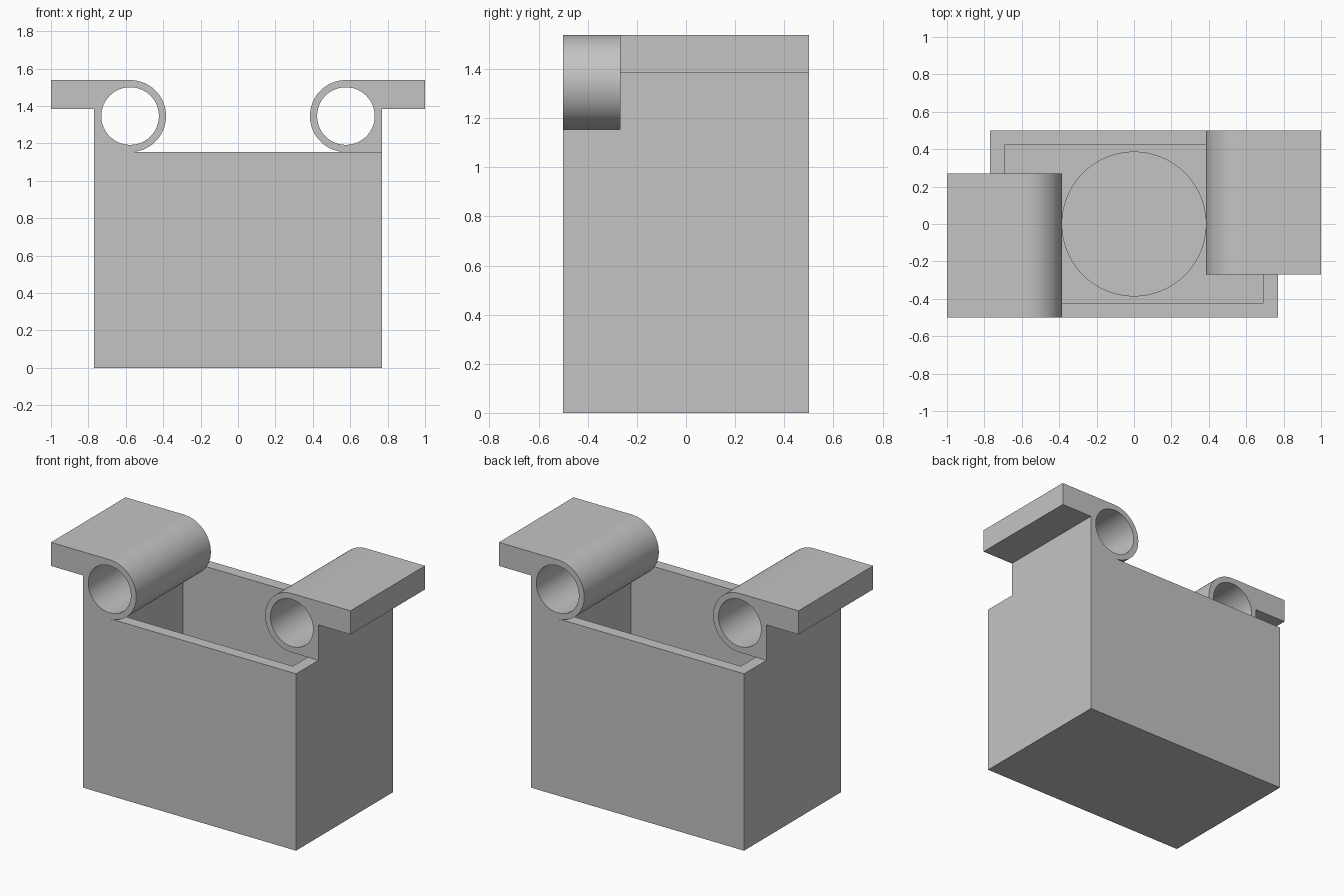
import bpy, bmesh, math
from mathutils import Matrix

cube = bpy.data.objects.get("Cube")
if cube:
    bpy.data.objects.remove(cube, do_unlink=True)

U = 2 / 26            # design unit: the wall thickness
WIDTH, DEPTH, HEIGHT = 20 * U, 13 * U, 15 * U
WALL = U

grey = bpy.data.materials.new("light grey")
grey.use_nodes = True
grey.diffuse_color = (0.55, 0.55, 0.55, 1)
grey.node_tree.nodes["Principled BSDF"].inputs["Base Color"].default_value = grey.diffuse_color


def finish(bm, name):
    bmesh.ops.recalc_face_normals(bm, faces=bm.faces)
    mesh = bpy.data.meshes.new(name)
    bm.to_mesh(mesh)
    bm.free()
    mesh.materials.append(grey)
    obj = bpy.data.objects.new(name, mesh)
    bpy.context.collection.objects.link(obj)
    return obj


def box(name, x, y, z0, z1):
    bm = bmesh.new()
    bmesh.ops.create_cube(bm, size=1, matrix=Matrix.Translation((0, 0, (z0 + z1) / 2))
                          @ Matrix.Diagonal((x, y, z1 - z0, 1)))
    return finish(bm, name)


def cylinder(name, radius, length, matrix):
    bm = bmesh.new()
    bmesh.ops.create_cone(bm, cap_ends=True, segments=96, radius1=radius,
                          radius2=radius, depth=length, matrix=matrix)
    return finish(bm, name)


def activate(obj):
    bpy.ops.object.select_all(action='DESELECT')
    obj.select_set(True)
    bpy.context.view_layer.objects.active = obj


def cut(obj, cutter):
    cutter.hide_render = True
    mod = obj.modifiers.new("cut", 'BOOLEAN')
    mod.operation, mod.solver, mod.object = 'DIFFERENCE', 'EXACT', cutter
    activate(obj)
    bpy.ops.object.modifier_apply(modifier=mod.name)
    bpy.data.objects.remove(cutter, do_unlink=True)


def smooth(obj):
    activate(obj)
    bpy.ops.object.shade_smooth_by_angle(angle=math.radians(30))


# Open box with a round recess in its floor
body = box("box_body", WIDTH, DEPTH, 0, HEIGHT)
cut(body, box("cavity_cutter", WIDTH - 2 * WALL, DEPTH - 2 * WALL, 2 * U, HEIGHT + U))
cut(body, cylinder("recess_cutter", 5 * U, 2 * U, Matrix.Translation((0, 0, 2 * U))))
smooth(body)

# Hinge lug profile: flange, web and rounded barrel, extruded along y
CX, R = -7.5 * U, 2.5 * U
CZ = HEIGHT + R
LENGTH = 10 * U
TOP = HEIGHT + 2 * R


def lug(name, turn):
    bm = bmesh.new()
    outline = [(-WIDTH / 2, HEIGHT), (-WIDTH / 2, TOP - 2 * U), (-1, TOP - 2 * U), (-1, TOP)]
    for i in range(49):
        a = math.pi / 2 - math.pi * i / 48
        outline.append((CX + R * math.cos(a), CZ + R * math.sin(a)))
    face = bm.faces.new([bm.verts.new((x, -DEPTH / 2, z)) for x, z in outline])
    new = bmesh.ops.extrude_face_region(bm, geom=[face])["geom"]
    bmesh.ops.translate(bm, vec=(0, LENGTH, 0),
                        verts=[g for g in new if isinstance(g, bmesh.types.BMVert)])
    obj = finish(bm, name)
    bore = (Matrix.Translation((CX, LENGTH / 2 - DEPTH / 2, CZ))
            @ Matrix.Rotation(math.pi / 2, 4, 'X'))
    cut(obj, cylinder("bore_cutter", 2 * U, LENGTH + U, bore))
    obj.data.transform(Matrix.Rotation(turn, 4, 'Z'))
    smooth(obj)


# The two lugs are half a turn apart
lug("right_hinge_lug", 0)
lug("left_hinge_lug", math.pi)
